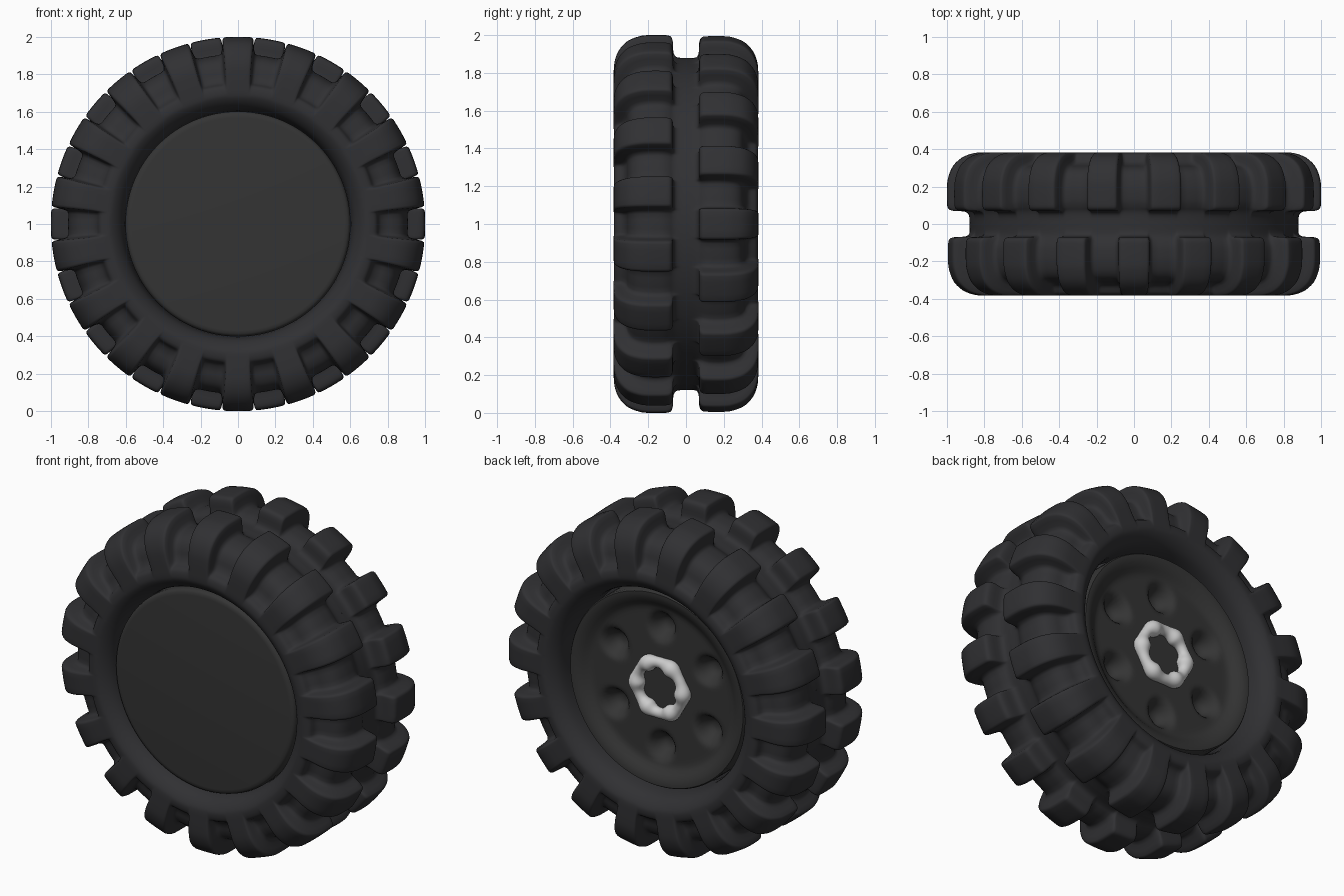
import bpy, bmesh
from math import sin, cos, pi, radians, hypot, exp

if "Cube" in bpy.data.objects:
    bpy.data.objects.remove(bpy.data.objects["Cube"])


def material(name, rgb):
    m = bpy.data.materials.new(name)
    m.diffuse_color = (*rgb, 1)
    m.use_nodes = True
    m.node_tree.nodes["Principled BSDF"].inputs["Base Color"].default_value = m.diffuse_color
    return m


RUBBER = material("rubber", (0.030, 0.030, 0.033))
PLASTIC = material("dark_plastic", (0.034, 0.034, 0.034))
METAL = material("light_grey", (0.55, 0.55, 0.55))


def smooth_profile(pts, n=3):
    """Catmull-Rom resampling of an open (y, r) profile."""
    p = [pts[0]] + pts + [pts[-1]]
    out = []
    for i in range(1, len(p) - 2):
        a, b, c, d = p[i - 1:i + 3]
        for k in range(n):
            t = k / n
            out.append(tuple(0.5 * (2 * b[j] + (c[j] - a[j]) * t
                       + (2 * a[j] - 5 * b[j] + 4 * c[j] - d[j]) * t * t
                       + (3 * b[j] - a[j] - 3 * c[j] + d[j]) * t ** 3) for j in (0, 1)))
    return out + [pts[-1]]


def lathe(name, angles, section, mat, closed=False, flip=False, sharp=50):
    """Sweep section(angle) -> [(y, r)] around the wheel axle at z = 1."""
    bm = bmesh.new()
    s = -1 if flip else 1
    rings = [[bm.verts.new((r * cos(a), s * y, 1 + r * sin(a))) for y, r in section(a)]
             for a in angles]
    n = len(rings[0])
    for i, ring in enumerate(rings):
        nxt = rings[(i + 1) % len(rings)]
        for j in range(n if closed else n - 1):
            k = (j + 1) % n
            f = (ring[j], ring[k], nxt[k], nxt[j])
            bm.faces.new(f if flip else f[::-1])
    bmesh.ops.remove_doubles(bm, verts=bm.verts, dist=0.0001)
    me = bpy.data.meshes.new(name)
    bm.to_mesh(me)
    bm.free()
    ob = bpy.data.objects.new(name, me)
    bpy.context.collection.objects.link(ob)
    me.materials.append(mat)
    bpy.ops.object.select_all(action='DESELECT')
    ob.select_set(True)
    bpy.context.view_layer.objects.active = ob
    bpy.ops.object.shade_smooth_by_angle(angle=radians(sharp))
    return ob


def circle(n):
    return [2 * pi * i / n for i in range(n)]


# Tyre halves: blend between a lug section and a valley section around the wheel
BEAD = [(.382, .70), (.375, .672), (.35, .64), (.31, .615), (.24, .602), (.12, .60)]
LUG = smooth_profile([(0, .88), (.045, .882), (.066, .905), (.070, .965), (.083, .994), (.12, 1.0),
                      (.2, 1.0), (.25, .993), (.31, .968), (.355, .92), (.378, .86), (.383, .80),
                      (.383, .74)] + BEAD)
VALLEY = smooth_profile([(0, .88), (.045, .880), (.07, .885), (.09, .895), (.12, .905), (.16, .908),
                         (.2, .906), (.25, .893), (.285, .868), (.305, .83), (.315, .79),
                         (.335, .757), (.372, .738)] + BEAD)
STEPS = [(0, 1), (.1, 1), (.19, 1), (.22, .97), (.237, .88), (.25, .6), (.265, .27), (.285, .08),
         (.33, 0), (.42, 0)]
STEPS = [(-t, w) for t, w in STEPS[:0:-1]] + STEPS + [(.5, 0)]
PITCH = 2 * pi / 18


def tyre_half(name, phase, flip):
    weight = {phase + PITCH * (i + t): w for i in range(18) for t, w in STEPS}

    def section(a):
        w = weight[a]
        return [(v[0] + (l[0] - v[0]) * w, v[1] + (l[1] - v[1]) * w)
                for l, v in zip(LUG, VALLEY)]
    lathe(name, list(weight), section, RUBBER, flip=flip)


tyre_half("tyre_front_half", pi / 2, True)
tyre_half("tyre_back_half", 0, False)

# Front cover: plain flat disc with a rounded edge
COVER = [(.12, .602), (.295, .602), (.311, .597), (.319, .586), (.321, .57), (.321, 0)]
lathe("front_cover", circle(96), lambda a: COVER, PLASTIC, flip=True)

# Back rim: shallow dish with six round hollows
RIM = [(.12, .585), (.27, .585), (.28, .578), (.28, .56), (.272, .535), (.258, .51), (.242, .49),
       (.234, .47)] + [(.232, .45 - .0225 * i) for i in range(21)]
HOLLOWS = [(.36 * cos(pi / 6 + k * pi / 3), .36 * sin(pi / 6 + k * pi / 3)) for k in range(6)]


def rim_section(a):
    out = []
    for y, r in RIM:
        d = min(hypot(r * cos(a) - hx, r * sin(a) - hz) for hx, hz in HOLLOWS)
        out.append((y - .085 * exp(-(d / .07) ** 4), r))
    return out


lathe("back_rim", circle(144), rim_section, PLASTIC)


# Axle ring: torus swelling into six round beads
def ring_section(a):
    m = .031 + .017 * (0.5 + 0.5 * cos(6 * a)) ** 1.5
    return [(.25 + m * sin(b), .152 + m * cos(b)) for b in circle(16)]


lathe("axle_ring", circle(96), ring_section, METAL, closed=True, sharp=80)
